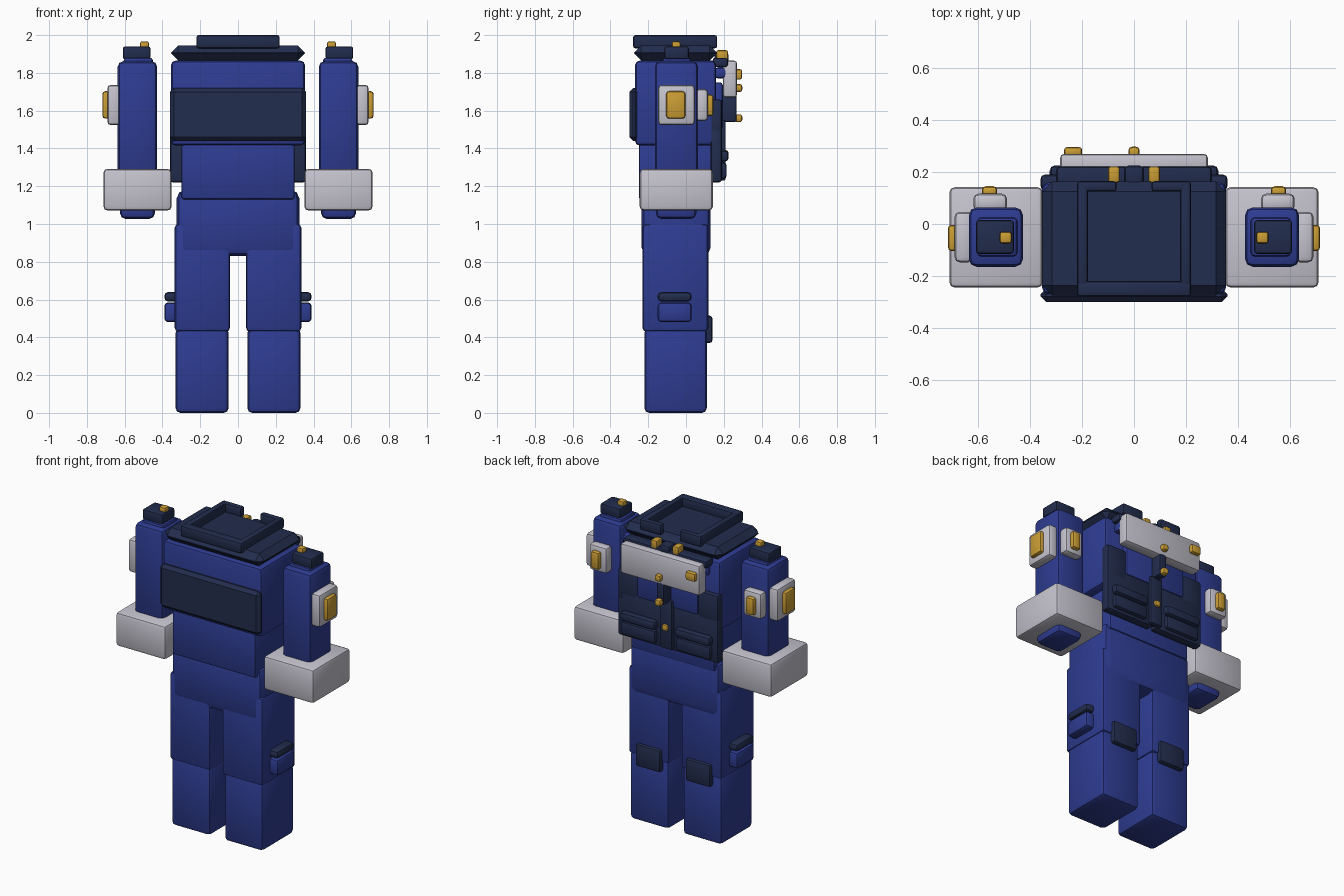
import bpy, bmesh


def material(name, rgb):
    m = bpy.data.materials.new(name)
    m.diffuse_color = (*rgb, 1)
    return m


BLUE = material("uniform_blue", (0.027, 0.045, 0.285))
NAVY = material("dark_navy", (0.016, 0.026, 0.075))
PALE = material("pale_grey", (0.56, 0.55, 0.62))
GOLD = material("gold", (0.60, 0.34, 0.035))


def box(name, mat, x, y, z, bevel=0.015, seg=2):
    """Bevelled box from its x, y and z extents."""
    bm = bmesh.new()
    bmesh.ops.create_cube(bm, size=1)
    for v in bm.verts:
        v.co = [r[0] + (c + 0.5) * (r[1] - r[0]) for c, r in zip(v.co, (x, y, z))]
    bevel = min(bevel, 0.48 * min(r[1] - r[0] for r in (x, y, z)))
    bmesh.ops.bevel(bm, geom=bm.edges[:], offset=bevel, segments=seg,
                    profile=0.5, affect='EDGES')
    me = bpy.data.meshes.new(name)
    bm.to_mesh(me)
    bm.free()
    me.materials.append(mat)
    ob = bpy.data.objects.new(name, me)
    bpy.context.collection.objects.link(ob)
    bpy.context.view_layer.objects.active = ob
    ob.select_set(True)
    bpy.ops.object.shade_smooth_by_angle(angle=0.6)
    ob.select_set(False)
    return ob


def pair(name, mat, x, y, z, bevel=0.015, seg=2):
    """Matching boxes on both sides; x is given for the +x side."""
    box(name + "_right", mat, x, y, z, bevel, seg)
    box(name + "_left", mat, (-x[1], -x[0]), y, z, bevel, seg)


# Legs, knee pads and side pockets
pair("lower_leg", BLUE, (0.05, 0.33), (-0.22, 0.11), (0, 0.45), 0.025)
pair("upper_leg", BLUE, (0.043, 0.335), (-0.23, 0.118), (0.43, 1.0), 0.02)
pair("knee_pad", NAVY, (0.09, 0.27), (0.09, 0.14), (0.37, 0.515))
pair("pocket", BLUE, (0.30, 0.39), (-0.15, 0.03), (0.48, 0.585), 0.02)
pair("pocket_flap", NAVY, (0.30, 0.39), (-0.15, 0.03), (0.59, 0.64), 0.02)

# Torso
box("pelvis", BLUE, (-0.325, 0.325), (-0.235, 0.13), (0.83, 1.18), 0.045)
box("abdomen", BLUE, (-0.30, 0.30), (-0.25, 0.14), (1.13, 1.45), 0.015)
box("chest", BLUE, (-0.355, 0.355), (-0.27, 0.16), (1.415, 1.865), 0.025)
box("broad_plate", NAVY, (-0.36, 0.36), (-0.30, -0.25), (1.44, 1.72), 0.02, 1)

# Shoulder slab and raised neck ring with a notch
box("shoulder_slab", NAVY, (-0.355, 0.355), (-0.275, 0.163), (1.865, 1.945), 0.038, 1)
box("neck_ring_front", NAVY, (-0.22, 0.22), (-0.28, -0.22), (1.93, 2.0), 0.012)
pair("neck_ring_side", NAVY, (0.178, 0.22), (-0.27, 0.16), (1.93, 2.0), 0.012)
pair("neck_ring_end", NAVY, (0.067, 0.22), (0.125, 0.165), (1.93, 2.0), 0.012)

# Vest: lower halves, side posts, shoulder bar and inner shirt panel
pair("vest_half", NAVY, (0.01, 0.36), (0.13, 0.19), (1.22, 1.51))
pair("vest_post", NAVY, (0.215, 0.36), (0.13, 0.19), (1.45, 1.66))
box("shirt_panel", BLUE, (-0.22, 0.22), (0.13, 0.195), (1.50, 1.75))
box("shirt_roll", BLUE, (-0.29, 0.29), (0.15, 0.215), (1.77, 1.83), 0.02)
box("vest_bar", NAVY, (-0.30, 0.30), (0.14, 0.222), (1.83, 1.88))
box("vest_latch", NAVY, (-0.037, 0.037), (0.15, 0.225), (1.85, 1.91))
pair("shoulder_clip", GOLD, (0.055, 0.10), (0.16, 0.222), (1.865, 1.92), 0.01)
pair("pouch", NAVY, (0.075, 0.32), (0.17, 0.215), (1.24, 1.325))
pair("pouch_flap", NAVY, (0.07, 0.325), (0.17, 0.226), (1.33, 1.39), 0.02)

# Wide chest plate, centre straps and gold studs
box("chest_plate", PALE, (-0.285, 0.285), (0.195, 0.27), (1.67, 1.865), 0.015)
box("strap_upper", NAVY, (-0.027, 0.027), (0.18, 0.268), (1.54, 1.69), 0.01)
box("strap_lower", NAVY, (-0.045, 0.045), (0.17, 0.21), (1.23, 1.55), 0.01)
box("badge", GOLD, (-0.27, -0.20), (0.26, 0.297), (1.765, 1.82), 0.012)
for i, (y, z) in enumerate(((0.278, 1.72), (0.278, 1.56), (0.205, 1.37))):
    box(f"stud_{i + 1}", GOLD, (-0.021, 0.021), (y - 0.022, y + 0.02),
        (z - 0.021, z + 0.021), 0.013)

# Arms with cuffs, hands, shoulder caps and gold-faced badges
pair("arm", BLUE, (0.428, 0.637), (-0.165, 0.064), (1.25, 1.862), 0.03)
pair("hand", BLUE, (0.44, 0.625), (-0.16, 0.055), (1.027, 1.12), 0.03)
pair("cuff", PALE, (0.352, 0.712), (-0.245, 0.142), (1.072, 1.292), 0.02)
pair("arm_neck", BLUE, (0.45, 0.605), (-0.125, 0.025), (1.84, 1.88))
pair("arm_cap", NAVY, (0.463, 0.61), (-0.115, 0.015), (1.872, 1.94), 0.012)
pair("cap_stud", GOLD, (0.472, 0.518), (-0.075, -0.03), (1.925, 1.967), 0.01)
pair("outer_badge", PALE, (0.62, 0.692), (-0.148, 0.047), (1.523, 1.737), 0.02)
pair("outer_badge_face", GOLD, (0.68, 0.718), (-0.105, -0.003), (1.558, 1.703), 0.015)
pair("rear_badge", PALE, (0.49, 0.62), (0.05, 0.117), (1.545, 1.715), 0.02)
pair("rear_badge_face", GOLD, (0.528, 0.587), (0.105, 0.146), (1.572, 1.685), 0.015)
